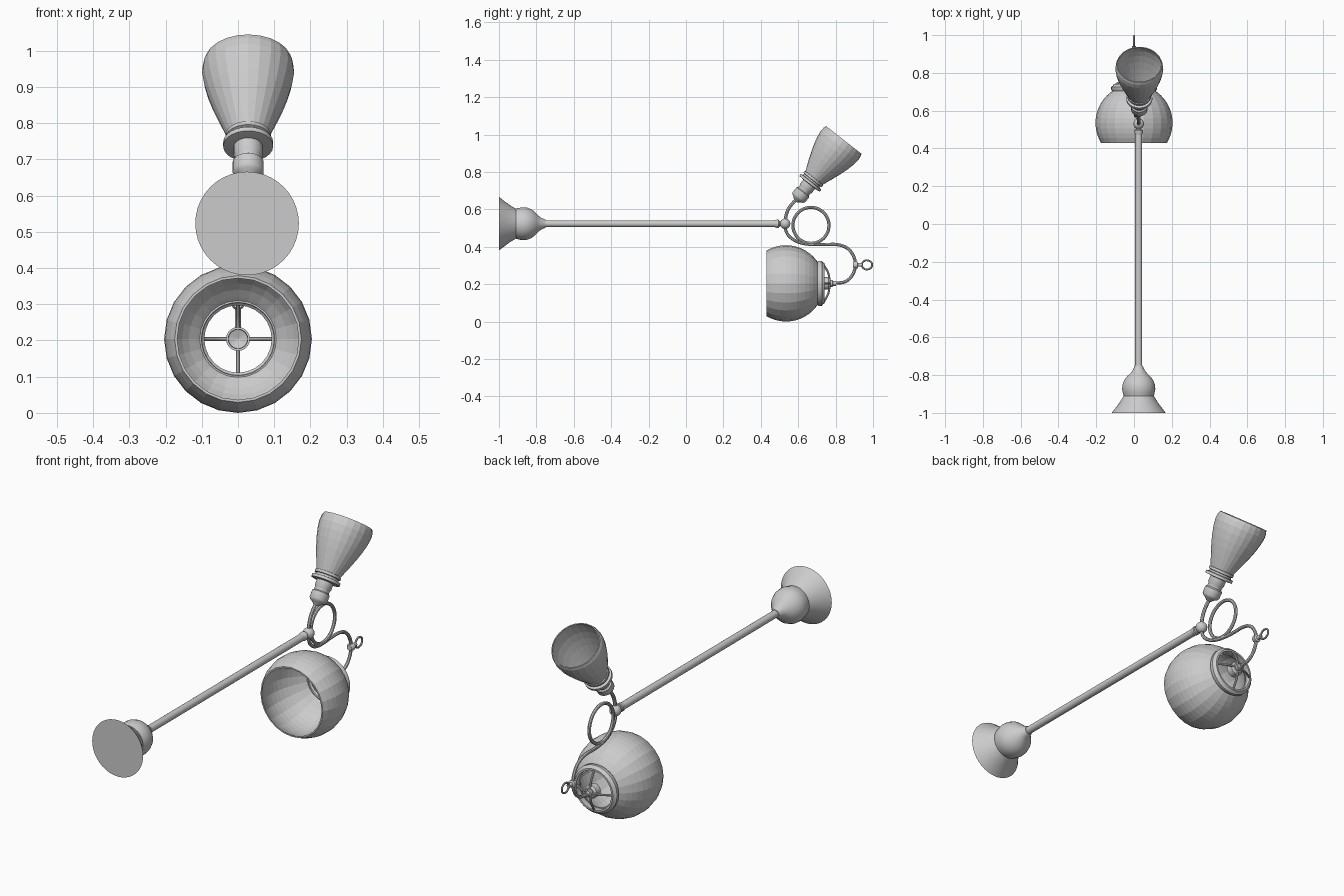
import bpy, math
from mathutils import Vector

if "Cube" in bpy.data.objects:
    bpy.data.objects.remove(bpy.data.objects["Cube"])


def lathe(name, profile, origin, axis, seg=24, smooth=True, closed=False):
    """Revolve (distance, radius) points around an axis."""
    rot = Vector((0, 0, 1)).rotation_difference(Vector(axis).normalized())
    o = Vector(origin)
    verts, faces = [], []
    for t, r in profile:
        for i in range(seg):
            a = 2 * math.pi * i / seg
            verts.append(o + rot @ Vector((r * math.cos(a), r * math.sin(a), t)))
    n = len(profile)
    for j in range(n if closed else n - 1):
        k = (j + 1) % n
        for i in range(seg):
            m = (i + 1) % seg
            faces.append((j * seg + i, j * seg + m, k * seg + m, k * seg + i))
    if not closed:
        faces.append(tuple(reversed(range(seg))))
        faces.append(tuple((n - 1) * seg + i for i in range(seg)))
    me = bpy.data.meshes.new(name)
    me.from_pydata(verts, [], faces)
    ob = bpy.data.objects.new(name, me)
    bpy.context.collection.objects.link(ob)
    finish(ob, smooth)
    return ob


def finish(ob, smooth=True):
    bpy.ops.object.select_all(action='DESELECT')
    bpy.context.view_layer.objects.active = ob
    ob.select_set(True)
    bpy.ops.object.mode_set(mode='EDIT')
    bpy.ops.mesh.select_all(action='SELECT')
    bpy.ops.mesh.normals_make_consistent(inside=False)
    bpy.ops.object.mode_set(mode='OBJECT')
    if smooth:
        bpy.ops.object.shade_smooth_by_angle(angle=math.radians(40))


def tube(name, pts, radius, cyclic=False, res=5):
    """Round rod through points, as a mesh."""
    cu = bpy.data.curves.new(name, 'CURVE')
    cu.dimensions = '3D'
    cu.bevel_depth = radius
    cu.bevel_resolution = 2
    cu.resolution_u = res
    cu.use_fill_caps = True
    sp = cu.splines.new('BEZIER')
    sp.bezier_points.add(len(pts) - 1)
    for b, p in zip(sp.bezier_points, pts):
        b.co = p
        b.handle_left_type = b.handle_right_type = 'AUTO'
    sp.use_cyclic_u = cyclic
    ob = bpy.data.objects.new(name, cu)
    bpy.context.collection.objects.link(ob)
    bpy.ops.object.select_all(action='DESELECT')
    bpy.context.view_layer.objects.active = ob
    ob.select_set(True)
    bpy.ops.object.convert(target='MESH')
    finish(bpy.context.object)


def wall(outer, th):
    """Closed profile of a thin shell."""
    return outer + [(t, r - th) for t, r in reversed(outer)]


X, Z = 0.025, 0.523
Y = (0, 1, 0)

# Wall mount and long pole
lathe("wall_mount", [(0, .143), (.03, .120), (.06, .098), (.09, .080), (.105, .084),
                     (.125, .088), (.15, .086), (.175, .076), (.195, .060), (.21, .044),
                     (.225, .032), (.25, .021)], (X, -1, Z), Y, 40)
lathe("pole", [(0, .0185), (1.26, .0185)], (X, -.76, Z), Y)
lathe("pole_tip", [(0, .0185), (.01, .022), (.02, .022), (.03, .012), (.05, .012)],
      (X, .475, Z), Y)
ball = [(-.028 * math.cos(math.pi * i / 12), max(.0005, .028 * math.sin(math.pi * i / 12)))
        for i in range(13)]
lathe("joint_ball", ball, (X, .53, Z), (0, 0, 1))

# Upper lamp: stem, socket, collar and bell shade
D = (0, .617, .787)
P = (X + .003, .594, .652)
tube("upper_stem", [(X, .53, .53), (X, .537, .575), (X, .556, .615), (X, .605, .666)], .009)
lathe("upper_socket", [(-.012, .012), (0, .024), (.006, .036), (.016, .043), (.05, .043),
                       (.056, .036), (.07, .036), (.075, .04), (.115, .04)], P, D)
lathe("upper_collar", [(.105, .045), (.107, .069), (.121, .069), (.123, .056),
                       (.132, .056), (.134, .063), (.146, .063), (.15, .05)], P, D)
lathe("upper_shade", wall([(.14, .056), (.17, .068), (.21, .084), (.25, .099), (.29, .112),
                           (.33, .122), (.365, .127), (.39, .125), (.405, .120)], .005),
      P, D, 24, False, True)

# Scrolled arm carrying the lower lamp, with a decorative ring
tube("lower_arm", [(X, .529, .515), (.023, .537, .478), (.019, .562, .447),
                   (.013, .61, .422), (.005, .68, .412), (0, .75, .412), (0, .81, .411),
                   (0, .862, .392), (0, .894, .353), (0, .905, .305), (0, .892, .253),
                   (0, .855, .215), (0, .81, .206), (0, .775, .205)], .0085)
tube("scroll_ring", [(.008, .668 + .096 * math.cos(a * math.pi / 6),
                      .514 + .096 * math.sin(a * math.pi / 6)) for a in range(12)],
     .0085, True, 4)

# Finial on the arm
lathe("finial_collar", [(0, .014), (.008, .019), (.024, .019), (.028, .01), (.05, .01)],
      (0, .892, .303), Y, 16)
tube("finial_ring", [(0, .940, .303), (0, .950, .322), (0, .972, .327), (0, .992, .315),
                     (0, .995, .303), (0, .992, .291), (0, .972, .279), (0, .950, .284)],
     .005, True, 3)

# Lower globe shade, open at both ends
C = Vector((0, .535, .204))
R = .204
a0, a1 = math.acos(-.105 / R), math.asin(.1 / R)
globe = []
for i in range(13):
    a = a0 + (a1 - a0) * i / 12
    globe.append((R * math.cos(a), R * math.sin(a)))
inner = [(t * (1 - .007 / R) if 0 < i < 12 else t, r - .007)
         for i, (t, r) in enumerate(globe)]
lathe("globe_shade", globe + inner[::-1], C, Y, 24, False, True)

# Gallery band around the rear opening
lathe("globe_band", [(.700, .101), (.704, .116), (.712, .121), (.726, .121), (.732, .112),
                     (.740, .108), (.740, .099), (.712, .099)], (0, 0, C.z), Y, 32, True, True)

# Four spokes and the hub cup
for k in range(4):
    c, s = math.cos(k * math.pi / 2), math.sin(k * math.pi / 2)
    tube(f"spoke_{k + 1}", [(r * c, y, C.z + r * s) for r, y in
                            ((.105, .733), (.08, .748), (.05, .762), (.01, .768))], .0055)
lathe("hub_cup", [(.730, .033), (.762, .033), (.772, .024), (.772, .001), (.764, .001),
                  (.756, .026), (.730, .027)], (0, 0, C.z), Y, 24, True, True)
lathe("hub_nut", [(.768, .018), (.784, .018), (.786, .013), (.802, .013)],
      (0, 0, C.z), Y, 16)
